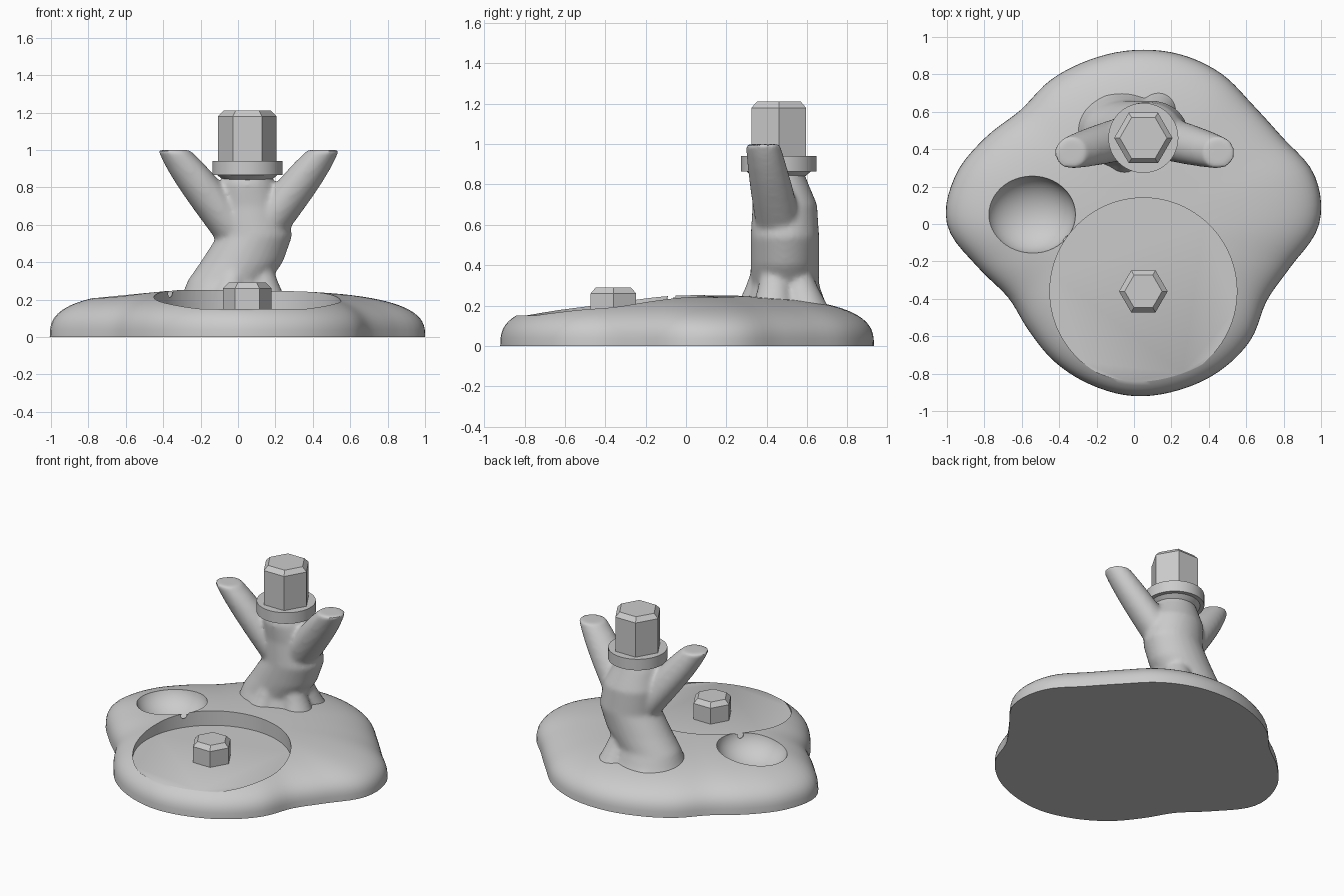
import bpy
import bmesh
import math
from mathutils import Vector, Matrix

old = bpy.data.objects.get("Cube")
if old:
    bpy.data.objects.remove(old, do_unlink=True)

grey = bpy.data.materials.new("plain_grey")
grey.use_nodes = True
COLOR = (0.6, 0.6, 0.6, 1)
grey.diffuse_color = COLOR
grey.node_tree.nodes["Principled BSDF"].inputs["Base Color"].default_value = COLOR


def loft(bm, sections, sides, outline=lambda angle: 1.0):
    """Stack horizontal rings (z, x, y, rx, ry) and cap both ends."""
    rings = []
    for z, x, y, rx, ry in sections:
        ring = []
        for i in range(sides):
            a = math.tau * i / sides
            r = outline(a)
            ring.append(bm.verts.new((x + rx * r * math.cos(a), y + ry * r * math.sin(a), z)))
        rings.append(ring)
    for low, high in zip(rings, rings[1:]):
        for i in range(sides):
            j = (i + 1) % sides
            bm.faces.new((low[i], low[j], high[j], high[i]))
    bm.faces.new(rings[0][::-1])
    bm.faces.new(rings[-1])


def finish(name, bm):
    bmesh.ops.recalc_face_normals(bm, faces=bm.faces[:])
    mesh = bpy.data.meshes.new(name)
    bm.to_mesh(mesh)
    bm.free()
    mesh.materials.append(grey)
    ob = bpy.data.objects.new(name, mesh)
    bpy.context.collection.objects.link(ob)
    return ob


def turned(name, centre, profile, sides):
    """Upright round or faceted part from (z, radius) pairs."""
    bm = bmesh.new()
    loft(bm, [(z, *centre, r, r) for z, r in profile], sides)
    return finish(name, bm)


def activate(ob):
    bpy.ops.object.select_all(action='DESELECT')
    ob.select_set(True)
    bpy.context.view_layer.objects.active = ob


def smooth(ob, angle):
    activate(ob)
    bpy.ops.object.shade_smooth_by_angle(angle=math.radians(angle))


def cut(ob, cutter):
    cutter.hide_render = True
    mod = ob.modifiers.new("cut", 'BOOLEAN')
    mod.operation = 'DIFFERENCE'
    mod.solver = 'EXACT'
    mod.object = cutter
    activate(ob)
    bpy.ops.object.modifier_apply(modifier=mod.name)
    bpy.data.objects.remove(cutter, do_unlink=True)


# Lobed outline: radius in percent at equal angles, counter-clockwise from +x
RADII = (99, 100, 92, 90, 93, 94, 93, 91, 89, 86, 92, 99,
         100, 87, 78, 80, 85, 89, 92, 92, 91, 88, 82, 87)


def lobes(angle):
    t = angle / math.tau * len(RADII)
    k = int(t)
    f = t - k
    p, q, r, s = (RADII[(k + d) % len(RADII)] / 100 for d in (-1, 0, 1, 2))
    return q + f * (r - p + f * (2 * p - 5 * q + 4 * r - s + f * (3 * (q - r) + s - p))) / 2


# Domed base, slightly higher towards its right
STEPS = 24
sections = []
for i in range(STEPS):
    s = 1 - (i / STEPS) ** 2
    sections.append((0.25 * (1 - s ** 3) ** 0.35, 0, 0, s, s))
bm = bmesh.new()
loft(bm, sections, 120, lobes)
for v in bm.verts:
    v.co.z *= 1 - 0.04 * v.co.x
base = finish("base", bm)

# Round flat-floored pocket
PAD = (0.05, -0.36)
cut(base, turned("pocket_cutter", PAD, ((.15, .5), (.6, .5)), 96))

# Shallow oval bowl
bm = bmesh.new()
bmesh.ops.create_uvsphere(bm, u_segments=48, v_segments=24, radius=1)
bmesh.ops.transform(bm, verts=bm.verts[:], matrix=Matrix.Translation((-.55, .05, .26))
                    @ Matrix.Diagonal((.238, .21, .17, 1)))
cut(base, finish("bowl_cutter", bm))

# Small drain hole between bowl and pocket
bm = bmesh.new()
bmesh.ops.create_cone(bm, cap_ends=True, segments=16, radius1=.02, radius2=.02, depth=.2)
turn = Vector((.6, -.4, 0)).to_track_quat('Z', 'Y').to_matrix().to_4x4()
bmesh.ops.transform(bm, verts=bm.verts[:],
                    matrix=Matrix.Translation((-.36, -.08, .232)) @ turn)
cut(base, finish("drain_cutter", bm))
smooth(base, 35)

# Leaning trunk
POST = (0.05, 0.46)
bm = bmesh.new()
loft(bm, ((.14, -.06, .49, .28, .24), (.22, -.06, .49, .24, .2), (.3, -.05, .49, .22, .17),
          (.4, .02, .49, .22, .17), (.54, .09, .49, .2, .17), (.7, .07, .49, .19, .16),
          (.82, *POST, .15, .14), (.9, *POST, .11, .11)), 32)

# Two mirrored branches, sawn off level at the top
for side in (-1, 1):
    branch = []
    for i in range(9):
        t = i / 8
        branch.append((.5 + t / 2, .057 + side * (.03 + .37 * t), .48 - t / 10,
                       .13 - .045 * t ** 4, .115 - .03 * t * t))
    loft(bm, branch, 32)

# Flared roots leaning into the trunk
for foot in ((.14, .62), (-.14, .61), (.17, .43), (-.08, .34)):
    root = []
    for i in range(5):
        t = i / 4
        x, y = Vector(foot).lerp(POST, t * .6)
        r = .12 - .1 * t + .05 * t * t
        root.append((.14 + .3 * t, x, y, r, r))
    loft(bm, root, 24)

# Fuse the wood into one skin
trunk = finish("trunk", bm)
remesh = trunk.modifiers.new("fuse", 'REMESH')
remesh.mode = 'VOXEL'
remesh.voxel_size = 0.014
soften = trunk.modifiers.new("soften", 'SMOOTH')
soften.iterations = 8
activate(trunk)
for name in ("fuse", "soften"):
    bpy.ops.object.modifier_apply(modifier=name)
smooth(trunk, 50)

# Collar with tapered underside
collar = turned("collar", POST, ((.81, .09), (.84, .13), (.865, .16), (.865, .187), (.942, .187)), 64)
smooth(collar, 35)


# Chamfered six-sided pegs
def hex_peg(name, centre, bottom, top, r):
    turned(name, centre, ((bottom, r), (top - .03, r), (top, r - .03)), 6)


hex_peg("tall_hex_peg", POST, .93, 1.21, .156)
hex_peg("short_hex_peg", PAD, .14, .29, .13)
